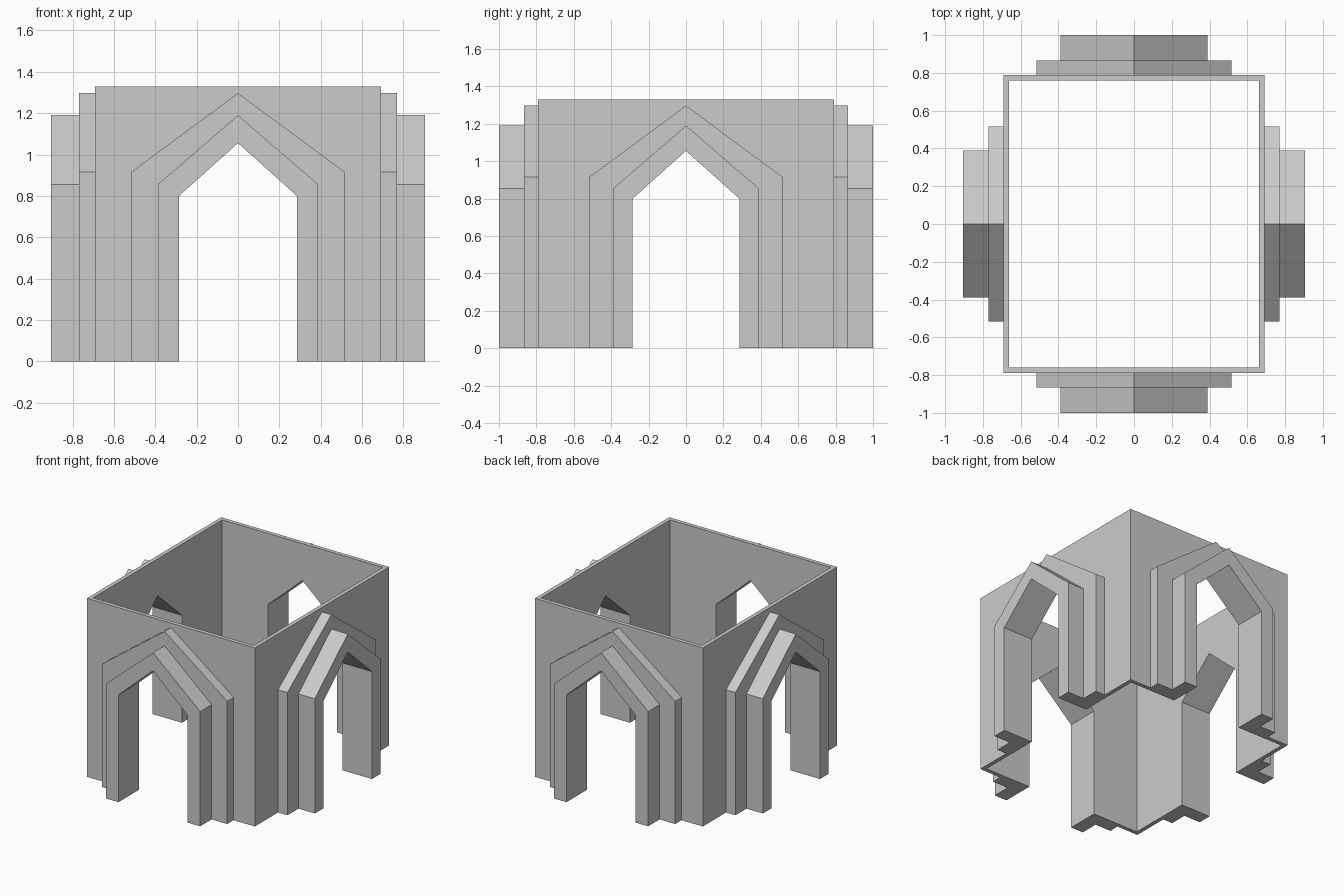
import bpy, bmesh
from math import pi
from mathutils import Matrix, Vector

if "Cube" in bpy.data.objects:
    bpy.data.objects.remove(bpy.data.objects["Cube"])

TOP = 1.33


def path(depth, half, shoulder, apex):
    """Open five-point arch outline, seen from outside, at one depth."""
    return [Vector((x, -depth, z)) for x, z in
            ((-half, 0), (-half, shoulder), (0, apex), (half, shoulder), (half, 0))]


def add_side(bm, turn, wall_out, wall_in, half_out, half_in, mid, front):
    opening, inner, outer = (0.285, 0.80, 1.055), (0.388, 0.855, 1.19), (0.517, 0.915, 1.297)
    # Stepped section: opening, front arch, rear arch, wall, and back to the opening
    loops = [path(wall_in, *opening), path(front, *opening),
             path(front, *inner), path(mid, *inner),
             path(mid, *outer), path(wall_out, *outer),
             path(wall_out, half_out, TOP, TOP), path(wall_in, half_in, TOP, TOP)]
    rot = Matrix.Rotation(turn, 3, 'Z')
    rows = [[bm.verts.new(rot @ p) for p in loop] for loop in loops]
    for i, a in enumerate(rows):
        b = rows[(i + 1) % len(rows)]
        for s in range(4):
            if i == 6 and s in (0, 3):
                continue  # mitred corners join the next wall
            bm.faces.new((a[s], a[s + 1], b[s + 1], b[s]))
    # Feet
    bm.faces.new([r[0] for r in rows])
    bm.faces.new([r[4] for r in rows])


# Four-sided pavilion with stepped pointed arches
bm = bmesh.new()
for k in (0, 2):
    add_side(bm, k * pi / 2, 0.79, 0.76, 0.692, 0.662, 0.865, 1.0)
for k in (1, 3):
    add_side(bm, k * pi / 2, 0.692, 0.662, 0.79, 0.76, 0.77, 0.905)
bmesh.ops.remove_doubles(bm, verts=bm.verts, dist=0.0005)
bmesh.ops.recalc_face_normals(bm, faces=bm.faces)
mesh = bpy.data.meshes.new("arched_walls")
bm.to_mesh(mesh)
bm.free()
bpy.context.collection.objects.link(bpy.data.objects.new("arched_walls", mesh))
